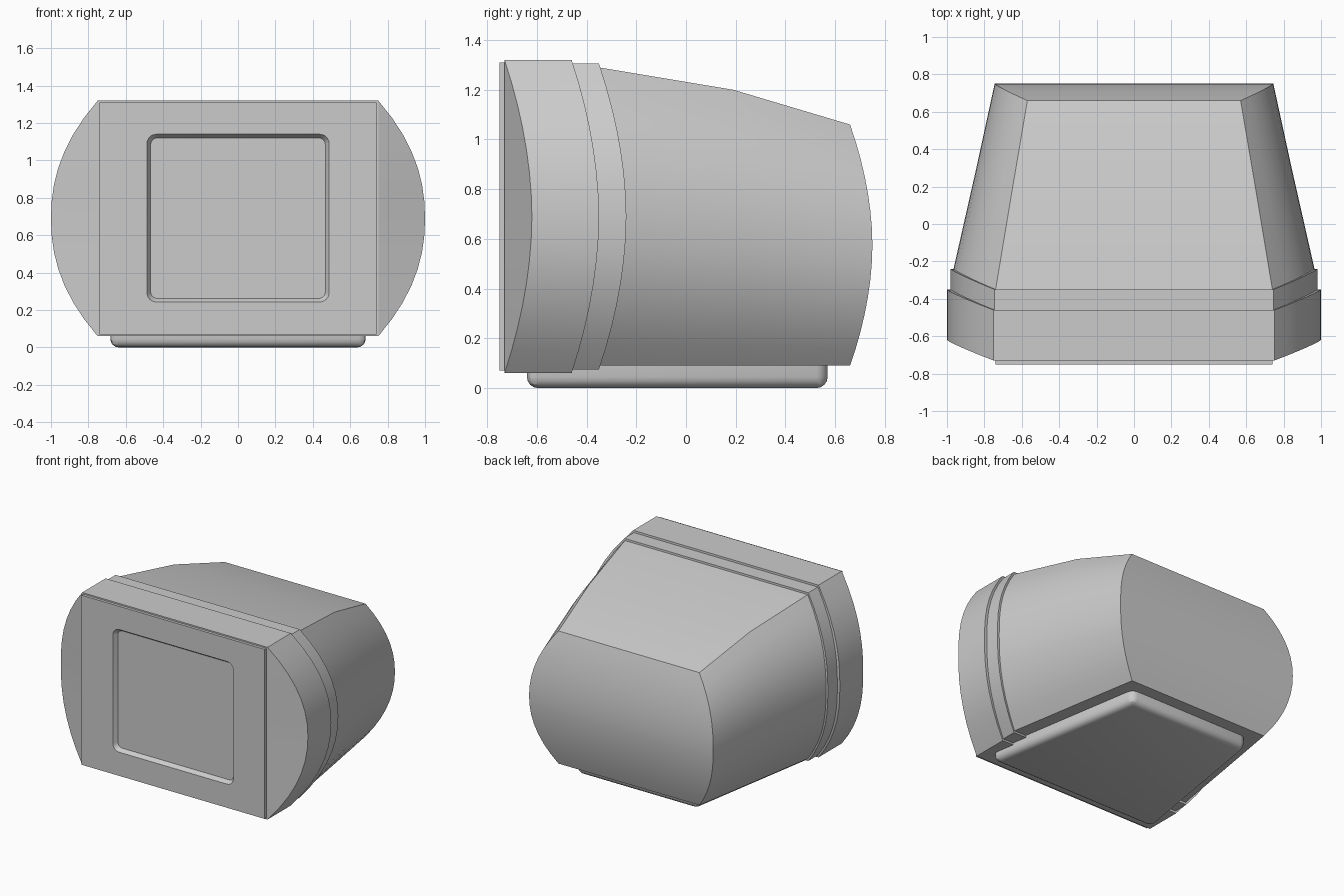
import bpy, bmesh, math

if "Cube" in bpy.data.objects:
    bpy.data.objects.remove(bpy.data.objects["Cube"])

N = 14  # segments along each bulged side


def finish(bm, name):
    bmesh.ops.remove_doubles(bm, verts=bm.verts, dist=0.0005)
    bmesh.ops.recalc_face_normals(bm, faces=bm.faces)
    me = bpy.data.meshes.new(name)
    bm.to_mesh(me)
    bm.free()
    ob = bpy.data.objects.new(name, me)
    bpy.context.collection.objects.link(ob)
    bpy.ops.object.select_all(action='DESELECT')
    bpy.context.view_layer.objects.active = ob
    ob.select_set(True)
    bpy.ops.object.shade_smooth_by_angle(angle=math.radians(25))
    return ob


def bridge(bm, loops):
    for a, b in zip(loops, loops[1:]):
        for i in range(len(a)):
            j = (i + 1) % len(a)
            bm.faces.new((a[i], a[j], b[j], b[i]))


def shell_ring(corner_x, side_x, corner_y, side_y, z0, z1):
    """Flat top and bottom, sides bowed outward and backward."""
    right = []
    for i in range(N + 1):
        s = 2 * i / N - 1
        d = abs(s)
        right.append((corner_x + (side_x - corner_x) * (1 - d ** 2.2),
                      corner_y + (side_y - corner_y) * (1 - d ** 1.9),
                      (z0 + z1) / 2 + s * (z1 - z0) / 2))
    return right + [(-x, y, z) for x, y, z in reversed(right)]


def rounded_ring(hx, z0, z1, r, y, n=6):
    pts = []
    for k, (sx, z) in enumerate(((1, z1 - r), (-1, z1 - r), (-1, z0 + r), (1, z0 + r))):
        for i in range(n + 1):
            a = math.pi / 2 * (k + i / n)
            pts.append((sx * (hx - r) + r * math.cos(a), y, z + r * math.sin(a)))
    return pts


# Housing: front rim, stepped band and tapering back in one loft
bm = bmesh.new()
specs = [
    (0.75, 0.75, -0.73, -0.73, 0.06, 1.32),
    (0.75, 1.00, -0.73, -0.62, 0.06, 1.32),
    (0.75, 1.00, -0.46, -0.35, 0.06, 1.32),
    (0.745, 0.98, -0.46, -0.35, 0.075, 1.305),
    (0.745, 0.98, -0.35, -0.24, 0.075, 1.305),
    (0.74, 0.965, -0.35, -0.24, 0.09, 1.29),
    (0.65, 0.845, 0.19, 0.29, 0.09, 1.20),
    (0.57, 0.745, 0.66, 0.75, 0.09, 1.06),
]
loops = [[bm.verts.new(p) for p in shell_ring(*s)] for s in specs]
bridge(bm, loops)
back = loops[-1]
for i in range(N):
    bm.faces.new((back[i], back[i + 1], back[-2 - i], back[-1 - i]))
finish(bm, "monitor_housing")

# Front plate with the recessed screen
bm = bmesh.new()
rings = [
    rounded_ring(0.75, 0.06, 1.32, 0, -0.73),
    rounded_ring(0.74, 0.07, 1.31, 0, -0.73),
    rounded_ring(0.74, 0.07, 1.31, 0, -0.75),
    rounded_ring(0.487, 0.243, 1.14, 0.05, -0.75),
    rounded_ring(0.467, 0.262, 1.12, 0.035, -0.72),
]
loops = [[bm.verts.new(p) for p in r] for r in rings]
bridge(bm, loops)
bm.faces.new(loops[-1])
finish(bm, "front_plate_and_screen")

# Foot: tapered slab with rounded lower edges
bm = bmesh.new()
outline = [(-0.69, -0.64), (0.69, -0.64), (0.49, 0.57), (-0.49, 0.57)]
low = [bm.verts.new((x, y, 0)) for x, y in outline]
top = [bm.verts.new((x, y, 0.1)) for x, y in outline]
bridge(bm, [low, top])
bm.faces.new(low)
bm.faces.new(top)
edges = [e for e in bm.edges if min(v.co.z for v in e.verts) < 0.01]
bmesh.ops.bevel(bm, geom=edges, offset=0.045, segments=4, profile=0.5, affect='EDGES')
finish(bm, "foot")
